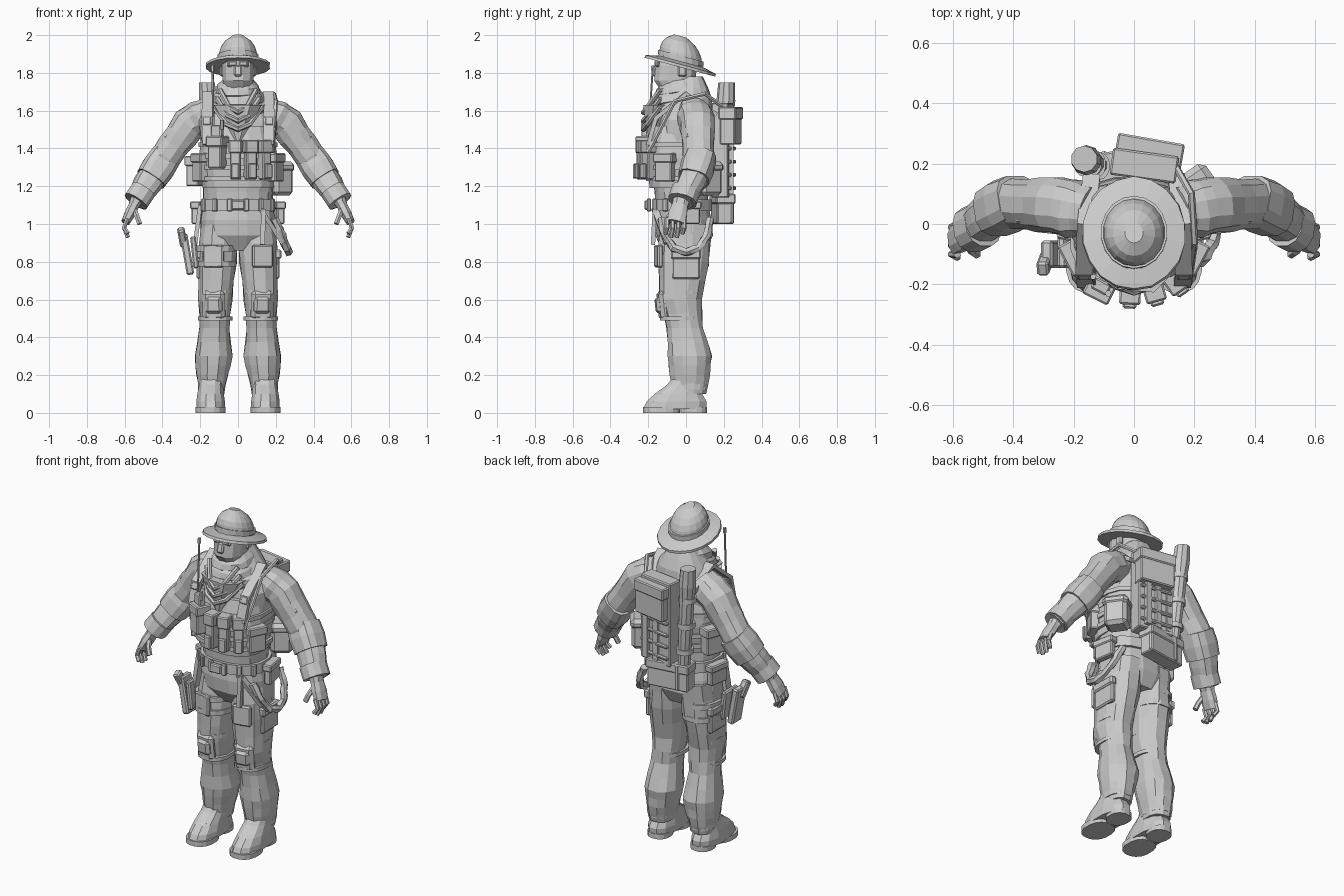
import bpy, bmesh, math, random
from mathutils import Vector, Matrix, Euler

random.seed(4)
X, Y, Z = Matrix.Identity(3)

cube = bpy.data.objects.get("Cube")
if cube:
    bpy.data.objects.remove(cube, do_unlink=True)

grey = bpy.data.materials.new("plain_grey")
grey.use_nodes = True
grey.diffuse_color = (.6, .6, .6, 1)
grey.node_tree.nodes["Principled BSDF"].inputs["Base Color"].default_value = grey.diffuse_color


def finish(name, bm, pair=False):
    """Turn a bmesh into an object, mirrored to the other side when it is one of a pair."""
    bmesh.ops.recalc_face_normals(bm, faces=bm.faces)
    mesh = bpy.data.meshes.new(name)
    bm.to_mesh(mesh)
    bm.free()
    mesh.materials.append(grey)
    obj = bpy.data.objects.new(name, mesh)
    bpy.context.collection.objects.link(obj)
    if pair:
        obj.modifiers.new("other_side", 'MIRROR').use_mirror_merge = False


def sample(values, t):
    """Value at fraction t along a list."""
    spot = t * (len(values) - 1)
    i = min(int(spot), len(values) - 1)
    j = min(i + 1, len(values) - 1)
    return values[i] + (values[j] - values[i]) * (spot - i)


def loft(name, path, radii, depth=(1,), sides=12, power=.85, across=None, rumple=0, steps=1,
         tilt=0, pivot=None, pair=False):
    """Skin along a path; rings lie level unless an across direction frames them."""
    path = [Vector(p) for p in path]
    count = (max(len(path), len(radii)) - 1) * steps
    centres = [sample(path, i / count) for i in range(count + 1)]
    bm, rings = bmesh.new(), []
    for i, centre in enumerate(centres):
        u, v = X, Y
        if across:
            along = centres[min(i + 1, count)] - centres[max(i - 1, 0)]
            u = along.cross(across).normalized()
            v = u.cross(along).normalized()
        radius = sample(radii, i / count)
        stretch = sample(depth, i / count)
        ring = []
        for k in range(sides):
            angle = math.tau * (k + .5) / sides
            c, s = math.cos(angle), math.sin(angle)
            reach = radius * (1 + random.uniform(-rumple, rumple))
            offset = u * math.copysign(abs(c) ** power, c) + v * math.copysign(abs(s) ** power, s) * stretch
            ring.append(bm.verts.new(centre + offset * reach))
        rings.append(ring)
    for low, high in zip(rings, rings[1:]):
        for k in range(sides):
            bm.faces.new((low[k - 1], low[k], high[k], high[k - 1]))
    bm.faces.new(rings[0])
    bm.faces.new(rings[-1])
    if tilt:
        bmesh.ops.rotate(bm, verts=bm.verts, cent=pivot, matrix=Matrix.Rotation(math.radians(tilt), 3, 'X'))
    finish(name, bm, pair)


def box(name, centre, size, turn=(0, 0, 0), bevel=.008, pair=False):
    bm = bmesh.new()
    bmesh.ops.create_cube(bm, size=1)
    bmesh.ops.scale(bm, verts=bm.verts, vec=size)
    bmesh.ops.bevel(bm, geom=bm.edges[:], offset=bevel, segments=1, affect='EDGES')
    spin = Euler([math.radians(a) for a in turn]).to_matrix()
    bmesh.ops.rotate(bm, verts=bm.verts, matrix=spin)
    bmesh.ops.translate(bm, verts=bm.verts, vec=centre)
    finish(name, bm, pair)


def gear(name, angle, height, size, out=0, lid=False, bevel=.006, pair=False):
    """Block worn on the body at an angle from the front, with an optional overhanging lid."""
    a = math.radians(angle)
    outward = Vector((math.sin(a), -math.cos(a), 0))
    centre = Vector((outward.x * .2, outward.y * .17 - .02, height)) + outward * (size[1] / 2 + out)
    box(name, centre, size, (0, 0, angle), bevel, pair)
    if lid:
        top = (size[0] + .014, size[1] + .014, size[2] / 3)
        box(name + "_lid", centre + Z * top[2], top, (0, 0, angle), bevel, pair)


def band(name, centre, radius, height, **options):
    """Strap wrapped level around a part."""
    rise = Z * height / 2
    loft(name, [Vector(centre) - rise, Vector(centre) + rise], [radius], sides=16, **options)


def strap(name, path, width, across=X, pair=False):
    thick = .012
    loft(name, path, [thick], [width / thick], sides=4, power=.15, across=across, pair=pair)


def cord(name, path, radius, across=X, **options):
    loft(name, path, [radius], sides=6, power=1, across=across, **options)


# Shirt, hips, vest and belt
loft("shirt", path=[(0, -.02, 1.04), (0, -.03, 1.3), (0, 0, 1.55), (0, .02, 1.78)],
     radii=[.18, .185, .195, .2, .21, .15, .07], depth=[.76, .8, .68, 1], sides=16, steps=2, rumple=.025)
loft("trouser_seat", path=[(0, 0, .86), (0, -.02, 1.1)], radii=[.14, .2, .2, .185], depth=[.75], sides=16, rumple=.02)
loft("vest", path=[(0, -.03, 1.19), (0, -.02, 1.52)], radii=[.19, .2, .21, .2, .18], depth=[.87], sides=16, power=.75)
for i in range(4):
    band(f"vest_webbing_{i}", (0, -.03, 1.24 + i * .06), radius=.213, height=.024, depth=[.87], power=.75)
band("belt", (0, -.02, 1.1), radius=.2, height=.06, depth=[.8], power=.8)
gear("belt_buckle", 0, 1.1, (.07, .03, .05))
for angle in range(-60, 70, 24):
    gear(f"belt_keeper_{angle}", angle, 1.1, (.03, .02, .07))

# Trouser legs, pockets and knee pads
loft("trouser_legs", path=[(.1, 0, 1), (.12, -.03, .6), (.13, .02, .3), (.14, .02, .1)],
     radii=[.1, .105, .09, .08, .1, .085, .066], depth=[1.35, 1.25, 1.2, 1.3], steps=2, rumple=.05, pair=True)
box("knee_pads", (.128, -.12, .57), (.12, .05, .16), turn=(6, 0, 8), bevel=.02, pair=True)
box("knee_caps", (.128, -.14, .57), (.09, .04, .09), turn=(6, 0, 8), bevel=.016, pair=True)
for z in (.5, .64):
    band(f"knee_straps_{z}", (.12, -.03, z), radius=.092, height=.022, depth=[1.2], pair=True)
box("cargo_pockets", (.205, 0, .78), (.03, .15, .14), pair=True)
box("cargo_pocket_flaps", (.21, 0, .84), (.04, .16, .05), pair=True)
box("front_pockets", (.13, -.145, .83), (.11, .03, .12), turn=(0, 0, 12), pair=True)

# Boots
loft("boots", path=[(.145, -.06, .02), (.145, -.04, .1), (.14, .02, .2)], radii=[.078, .078, .072, .065, .065],
     depth=[2.2, 2.1, 1.8, 1.4, 1.3], pair=True)
band("boot_soles", (.146, -.13, .015), radius=.08, height=.03, depth=[1.25], pair=True)
band("boot_heels", (.143, .04, .015), radius=.065, height=.03, depth=[1.1], pair=True)
band("boot_collars", (.14, .02, .14), radius=.072, height=.03, depth=[1.3], pair=True)
for i in range(3):
    box(f"boot_laces_{i}", (.143, -.07 - i * .03, .14 - i * .015), (.07, .03, .012), turn=(25, 0, 0), bevel=.003, pair=True)

# Sleeves, elbow pads and cuffs
loft("sleeves", path=[(.14, .04, 1.6), (.26, .06, 1.53), (.42, .07, 1.3), (.54, -.02, 1.12)],
     radii=[.08, .095, .094, .084, .08, .075, .06], across=Y, steps=2, rumple=.06, pair=True)
loft("elbow_pads", path=[(.38, .08, 1.36), (.46, .04, 1.24)], radii=[.084, .09, .084], across=Y, power=.7, pair=True)
loft("cuffs", path=[(.5, 0, 1.18), (.54, -.02, 1.12)], radii=[.07], depth=[1.1], across=Y, pair=True)
box("sleeve_pockets", (.34, .05, 1.5), (.04, .1, .13), turn=(0, -36, 0), pair=True)

# Gloved hands
loft("palms", path=[(.53, -.02, 1.14), (.595, -.055, 1.01)], radii=[.04, .03, .03, .024], depth=[1.2, 2],
     sides=8, across=Y, pair=True)
for i in range(4):
    y = i * .03 - .1
    tip = .95 if i in (0, 3) else .93
    cord(f"fingers_{i}", [(.585, y, 1.03), (.603, y, .98), (.583, y - .01, tip)], .013, across=Y, pair=True)
cord("thumbs", [(.55, -.06, 1.08), (.535, -.09, 1.04), (.52, -.1, 1)], .015, across=Y, pair=True)

# Shoulder straps with buckles
strap("shoulder_straps", [(.16, -.2, 1.42), (.165, -.16, 1.56), (.16, 0, 1.69), (.14, .16, 1.58)], .03, pair=True)
box("strap_buckles", (.165, -.165, 1.54), (.05, .03, .05), turn=(-20, 0, 0), pair=True)

# Head, mask and eye opening
loft("masked_head", path=[(0, -.03, 1.68), (0, -.06, 1.76), (0, -.04, 1.92)], radii=[.07, .078, .083, .087, .08],
     depth=[1.2, 1.35, 1.25])
box("nose_bridge", (0, -.16, 1.81), (.04, .03, .06), turn=(-14, 0, 0))
box("eye_rim", (0, -.15, 1.855), (.115, .022, .05))
box("eye_lenses", (.028, -.163, 1.85), (.04, .009, .022), bevel=.003, pair=True)
box("ears", (.085, -.02, 1.81), (.02, .045, .06), pair=True)

# Brimmed hat leaning backward
lean = dict(tilt=-15, pivot=(0, -.03, 1.84), sides=18, power=1, depth=[1.13])
loft("hat_brim", path=[(0, -.03, 1.83), (0, -.03, 1.86)], radii=[.172, .17, .11], rumple=.012, **lean)
loft("hat_crown", path=[(0, -.03, 1.85), (0, -.07, 1.99)], radii=[.106, .104, .1, .09, .07, .03], **lean)
loft("hat_band", path=[(0, -.035, 1.865), (0, -.04, 1.89)], radii=[.11], **lean)

# Scarf rolls with swags and a pointed front drape
for i in range(3):
    z, r = 1.62 + i * .045, .16 - i * .02
    loft(f"scarf_roll_{i}", path=[(0, -.04, z - .04), (0, -.03, z + .05)], radii=[r - .03, r, r - .01, r - .04],
         depth=[1.06], sides=14, rumple=.05, tilt=9, pivot=(0, -.04, 1.68))
    swag = [(k * r * .4, k * k * .022 - .225, z - .12 + k * k * .03) for k in range(-2, 3)]
    cord(f"scarf_swag_{i}", swag, .014, across=Z)
loft("scarf_drape", path=[(0, -.13, 1.63), (0, -.19, 1.43)], radii=[.14, .1, .05, .01], depth=[.7], sides=8, rumple=.08)

# Chest pouches, radio and antenna
for i in range(3):
    angle = i * 19 - 3
    gear(f"magazine_pouch_{i}", angle, 1.34, (.056, .07, .21), lid=True)
    gear(f"magazine_front_{i}", angle, 1.28, (.045, .02, .08), out=.07)
gear("side_vest_pouches", 62, 1.3, (.1, .05, .15), lid=True, pair=True)
gear("radio_pouch", -27, 1.38, (.08, .08, .17), lid=True)
gear("radio_body", -27, 1.48, (.06, .04, .09), out=.02)
cord("antenna", [(-.13, -.2, 1.46), (-.135, -.175, 1.84)], .006)
cord("antenna_tip", [(-.135, -.177, 1.81), (-.135, -.175, 1.84)], .01)
cord("radio_knob", [(-.085, -.23, 1.5), (-.085, -.23, 1.55)], .011)
gear("right_side_pouch", -110, 1.28, (.13, .07, .16), lid=True)
gear("left_side_pouch", 125, 1.24, (.13, .12, .18), lid=True, bevel=.02)

# Back pack, rolled tube, waist pack and drinking hose
gear("pack_frame", 172, 1.39, (.22, .09, .5))
gear("pack_top_pouch", 170, 1.52, (.21, .08, .2), out=.05, lid=True)
for x in (-.04, .03, .1):
    strap(f"pack_rail_{x}", [(x, .24, 1.16), (x, .24, 1.44)], .018)
for i in range(4):
    gear(f"pack_rung_{i}", 172, 1.19 + i * .07, (.2, .02, .02), out=.085)
loft("rolled_tube", path=[(-.12, .19, 1.15), (-.165, .215, 1.75)], radii=[.036, .038, .04, .042, .042, .05, .044],
     sides=10, power=1)
for i in range(3):
    band(f"tube_tie_{i}", (-.127 - i * .013, .192 + i * .005, 1.24 + i * .16), radius=.047, height=.03)
gear("waist_pack", 188, 1.08, (.25, .09, .16), lid=True)
for angle in (165, 200):
    gear(f"waist_pack_strap_{angle}", angle, 1.08, (.025, .016, .15), out=.09)
cord("drinking_hose", [(.12, .22, 1.6), (.19, .1, 1.69), (.2, -.06, 1.65), (.18, -.2, 1.38)], .012)

# Holster with pistol grip, strapped to the right thigh
box("holster", (-.27, -.1, .84), (.04, .09, .22), turn=(0, -10, 0))
box("pistol_grip", (-.295, -.13, .93), (.04, .05, .1), turn=(25, -10, 0))
box("holster_plate", (-.23, -.08, .85), (.03, .13, .17), turn=(0, -6, 0))
strap("holster_hanger", [(-.2, -.07, 1.1), (-.23, -.08, .87)], .025, across=Y)
for z in (.79, .87):
    band(f"thigh_strap_{z}", (-.116, -.02, z), radius=.11, height=.03, depth=[1.32])

# Gear hanging from the left hip
arc = [math.pi * k / 6 for k in range(7)]
cord("hip_rope", [(.19 + math.sin(a) * .08, math.cos(a) * -.13, 1.03 - math.sin(a) * .18) for a in arc], .022,
     steps=3, rumple=.25)
strap("hip_strap", [(.135, -.165, 1.08), (.13, -.175, .89)], .013)
strap("hip_sling", [(.12, -.165, 1.08), (.235, -.1, .9)], .018, across=Y)
gear("hip_pouches", 100, 1.06, (.12, .04, .12), lid=True, pair=True)
